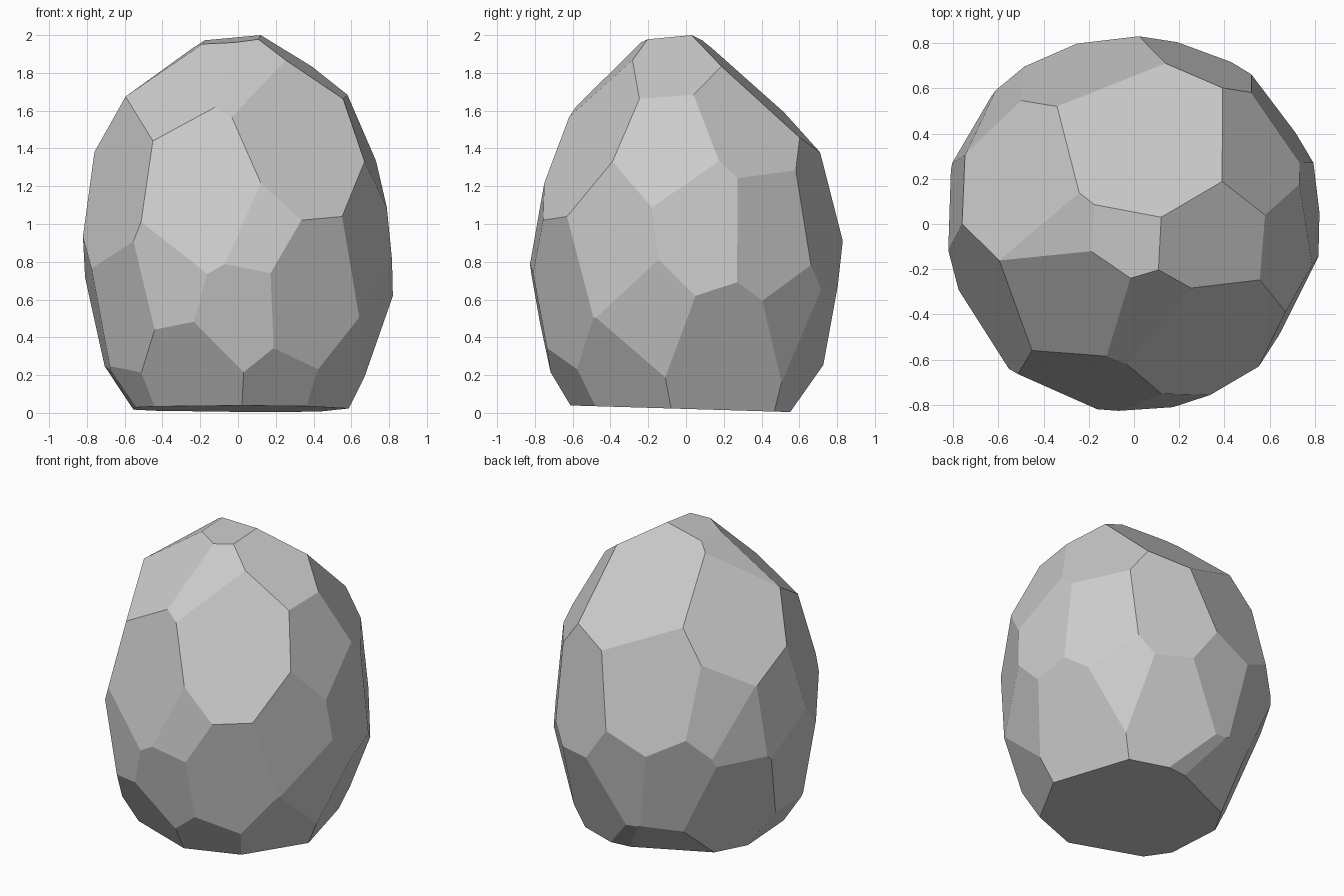
import bpy, bmesh
from mathutils import Vector

# Each facet is a flat cut n.p = 1, stored as n (normal / distance)
CROWN = [
    (-.055, -.045, .504), (.039, .447, .491), (-.326, -.024, .479), (-.527, .251, .434),
    (.332, -.063, .481), (.580, .350, .386), (.081, -.475, .4525), (.341, -.642, .392),
    (-.279, -.374, .462), (.812, -.089, .3165),
]
MIDDLE = [
    (-.214, -.944, .261), (.102, -1.080, .146), (.756, -1.259, -.202), (-.551, -1.156, -.049),
    (-1.191, -.851, -.224), (-.880, -.461, .240), (-1.524, -.125, -.285), (-1.096, .110, .121),
    (-.983, .578, .073), (-.751, .656, .194), (-.229, .896, .287), (.386, 1.016, .163),
    (.951, .644, .103), (1.121, .095, .123), (1.091, -.578, .033),
]
LOWER = [
    (.044, -1.475, -.273), (1.535, -.414, -.384), (1.803, .487, -.812), (1.072, 1.036, -.309),
    (.556, 1.637, -.627), (-.079, 1.445, -.217), (-.762, 1.328, -.317), (-1.618, .934, -.743),
    (-1.427, -.916, -.946), (-1.866, -.093, -1.269), (-.637, -1.721, -.998),
    (.639, -1.681, -1.042), (1.618, -.939, -.987), (-.911, 1.946, -2.062), (-.189, 1.887, -1.509),
]


def slice_off(bm, point, normal):
    """Remove everything beyond a plane and cap the cut."""
    bmesh.ops.bisect_plane(bm, geom=bm.verts[:] + bm.edges[:] + bm.faces[:], dist=1e-5,
                           plane_co=point, plane_no=normal, clear_outer=True)
    rim = [e for e in bm.edges if e.is_boundary]
    if rim:
        bmesh.ops.holes_fill(bm, edges=rim, sides=0)


# Boulder: a block chipped down facet by facet
bm = bmesh.new()
bmesh.ops.create_cube(bm, size=5)
for cut in CROWN + MIDDLE + LOWER:
    n = Vector(cut)
    slice_off(bm, n / n.length_squared, n.normalized())

# Slightly tilted flat base
slice_off(bm, Vector((0, 0, .021)), Vector((0, -.03, -1)).normalized())
bmesh.ops.recalc_face_normals(bm, faces=bm.faces[:])

mesh = bpy.data.meshes.new("boulder")
bm.to_mesh(mesh)
bm.free()
boulder = bpy.data.objects.new("boulder", mesh)
bpy.context.collection.objects.link(boulder)
